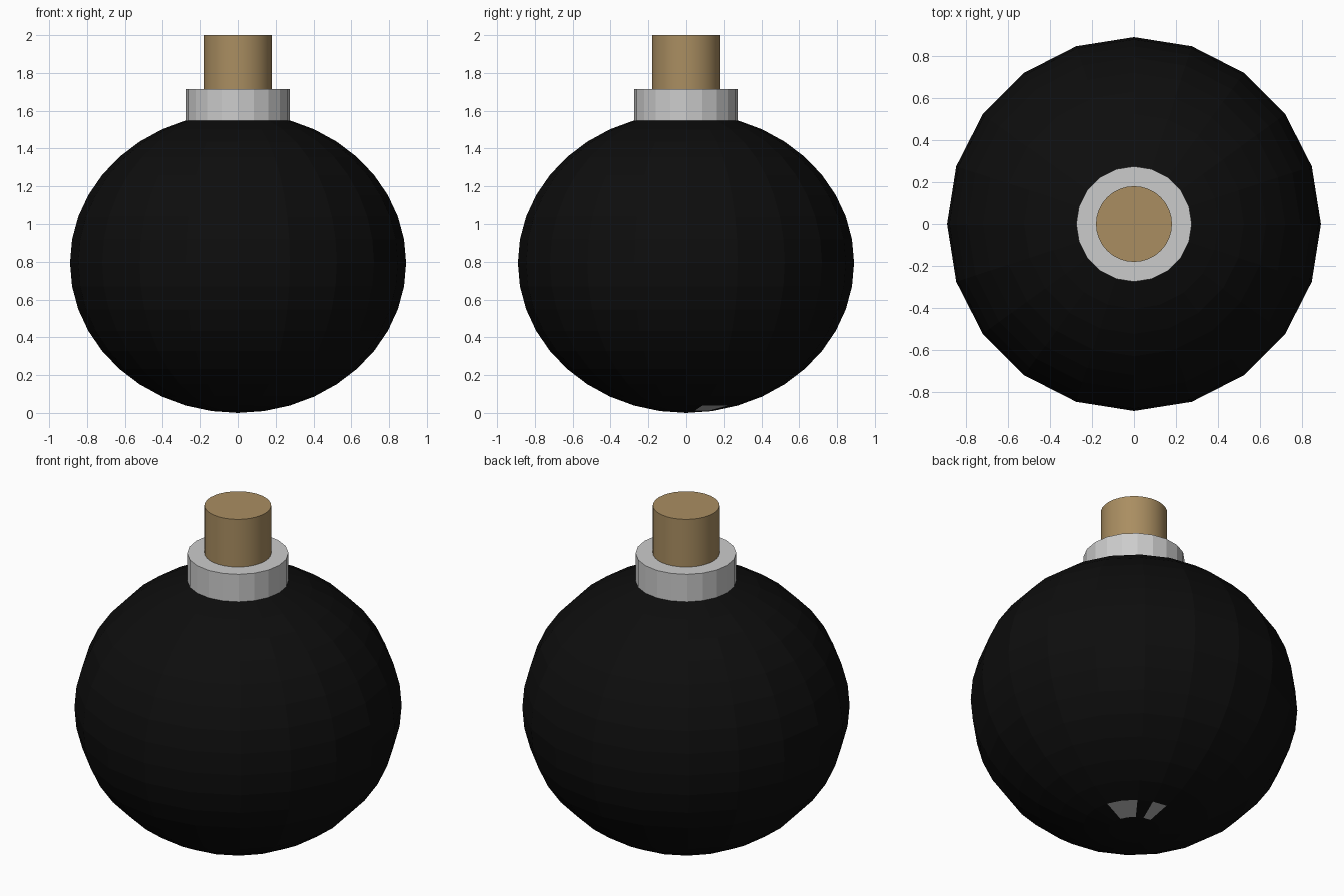
import bpy, bmesh
from math import sin, cos, pi, radians

if "Cube" in bpy.data.objects:
    bpy.data.objects.remove(bpy.data.objects["Cube"])


def material(name, rgb):
    m = bpy.data.materials.new(name)
    m.diffuse_color = (*rgb, 1)
    m.use_nodes = True
    m.node_tree.nodes["Principled BSDF"].inputs["Base Color"].default_value = m.diffuse_color
    return m


def lathe(name, profile, sides, mats=()):
    """Revolve (radius, z) points around z; radius 0 makes a pole."""
    bm = bmesh.new()
    rings = []
    for r, z in profile:
        count = sides if r > 0 else 1
        rings.append([bm.verts.new((r * cos(2 * pi * i / sides),
                                    r * sin(2 * pi * i / sides), z))
                      for i in range(count)])
    for a, b in zip(rings, rings[1:]):
        for i in range(sides):
            j = (i + 1) % sides
            loop = [a[i % len(a)], a[j % len(a)], b[j % len(b)], b[i % len(b)]]
            bm.faces.new(list(dict.fromkeys(loop)))
    # cap open ends that are not poles
    for ring, flip in ((rings[0], True), (rings[-1], False)):
        if len(ring) > 1:
            bm.faces.new(ring[::-1] if flip else ring)
    mesh = bpy.data.meshes.new(name)
    bm.to_mesh(mesh)
    bm.free()
    for m in mats:
        mesh.materials.append(m)
    obj = bpy.data.objects.new(name, mesh)
    bpy.context.collection.objects.link(obj)
    return obj


black = material("black", (0.004, 0.004, 0.004))
grey = material("grey", (0.45, 0.45, 0.45))
tan = material("tan", (0.40, 0.27, 0.12))

SIDES = 20

# Round body: slightly squashed sphere cut off under the collar
STEP = radians(9)
profile = [(0.89 * sin(k * STEP), 0.794 - 0.794 * cos(k * STEP)) for k in range(19)]
profile[0] = (0, 0)
body = lathe("body", profile, SIDES, (black, grey))

# Three bare grey facets in the second ring from the bottom
for i in (1, 2, 4):
    body.data.polygons[SIDES + i].material_index = 1

# Collar
lathe("collar", [(0.275, 1.549), (0.275, 1.714)], SIDES)

# Fuse stem
stem = lathe("fuse_stem", [(0.181, 1.70), (0.181, 2.0)], 32, (tan,))
bpy.context.view_layer.objects.active = stem
stem.select_set(True)
bpy.ops.object.shade_smooth_by_angle(angle=radians(30))
